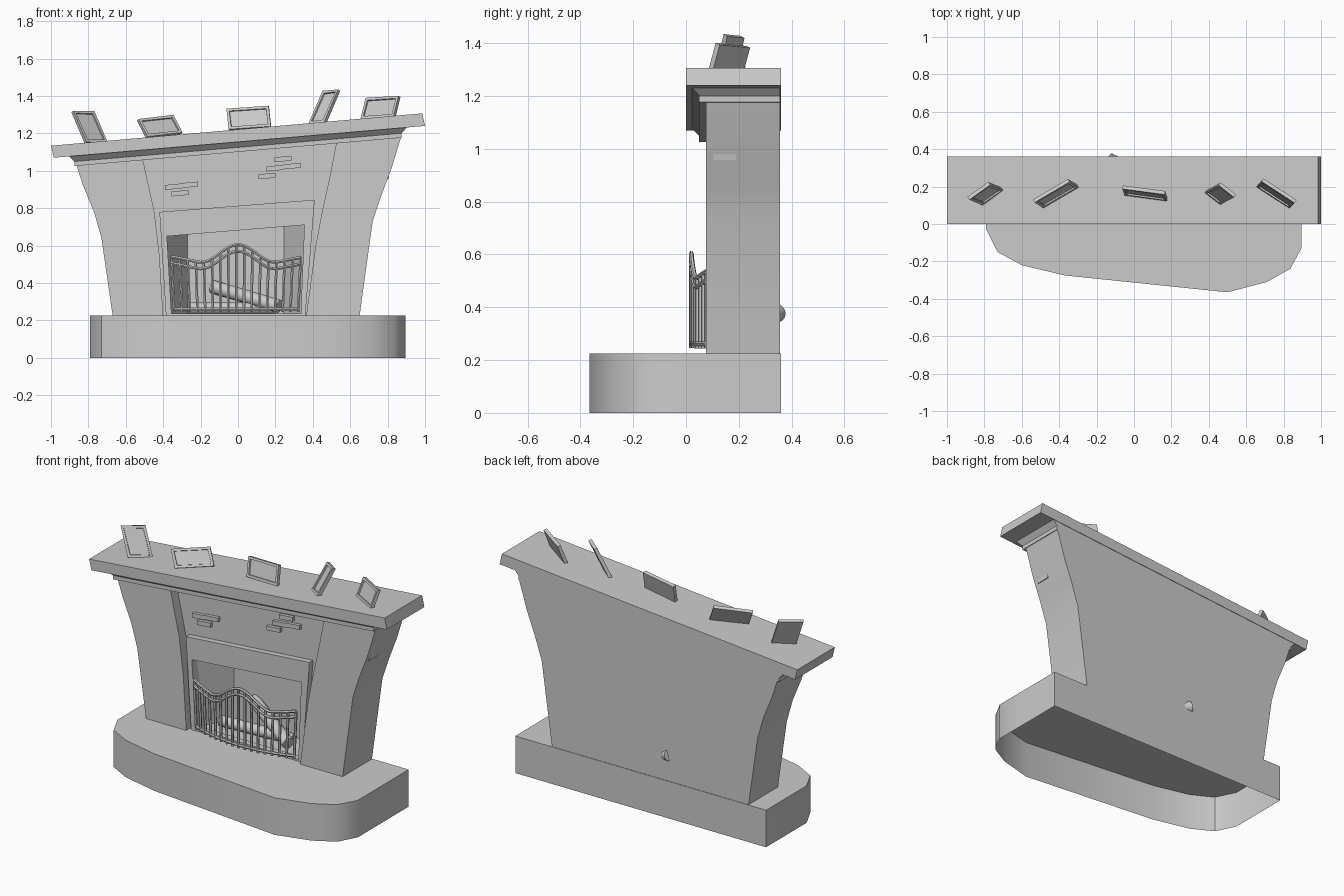
import bpy, bmesh, math
from mathutils import Vector

cube = bpy.data.objects.get("Cube")
if cube:
    bpy.data.objects.remove(cube, do_unlink=True)

# Single plain material
stone = bpy.data.materials.new("light_grey")
stone.use_nodes = True
grey = (0.6, 0.6, 0.6, 1)
stone.diffuse_color = grey
stone.node_tree.nodes["Principled BSDF"].inputs["Base Color"].default_value = grey

made = []


def finish(name, bm):
    bmesh.ops.recalc_face_normals(bm, faces=bm.faces)
    me = bpy.data.meshes.new(name)
    bm.to_mesh(me)
    bm.free()
    me.materials.append(stone)
    ob = bpy.data.objects.new(name, me)
    bpy.context.collection.objects.link(ob)
    made.append(ob)
    return ob


def loft(name, rings, open_first=False):
    """Solid through successive rings of points."""
    bm = bmesh.new()
    loops = [[bm.verts.new(p) for p in ring] for ring in rings]
    n = len(loops[0])
    for a, b in zip(loops, loops[1:]):
        for i in range(n):
            j = (i + 1) % n
            bm.faces.new((a[i], a[j], b[j], b[i]))
    first = bm.faces.new(loops[0])
    bm.faces.new(loops[-1])
    bmesh.ops.recalc_face_normals(bm, faces=bm.faces)
    if open_first:
        bmesh.ops.delete(bm, geom=[first], context='FACES_ONLY')
    return finish(name, bm)


def upright(name, pts, y0, y1):
    """Front outline (x, z) extruded along y."""
    return loft(name, [[(x, y, z) for x, z in pts] for y in (y0, y1)])


def flat(name, pts, z0, z1, open_bottom=False):
    """Plan outline (x, y) extruded along z."""
    return loft(name, [[(x, y, z) for x, y in pts] for z in (z0, z1)], open_bottom)


def tubes(name, paths, radius, sides=2):
    cu = bpy.data.curves.new(name, 'CURVE')
    cu.dimensions = '3D'
    cu.bevel_depth = radius
    cu.bevel_resolution = sides
    cu.use_fill_caps = True
    for path in paths:
        sp = cu.splines.new('POLY')
        sp.points.add(len(path) - 1)
        for p, co in zip(sp.points, path):
            p.co = (*co, 1)
    cu.materials.append(stone)
    ob = bpy.data.objects.new(name, cu)
    bpy.context.collection.objects.link(ob)
    bpy.ops.object.select_all(action='DESELECT')
    ob.select_set(True)
    bpy.context.view_layer.objects.active = ob
    bpy.ops.object.convert(target='MESH')
    made.append(bpy.context.view_layer.objects.active)


FLOOR, BACK, SLOPE = 0.225, 0.357, 0.0865


def under_shelf(x):
    return 1.155 + SLOPE * x


# Hearth plinth, hollow underneath
plinth = [(-.79, .36), (-.79, -.03), (-.73, -.15), (-.6, -.22), (-.37, -.275),
          (.5, -.365), (.71, -.31), (.835, -.24), (.895, -.13), (.885, 0), (.895, .02), (.895, .36)]
plinth = [p for p in plinth if p != (.885, 0)]
flat("hearth_plinth", plinth, 0, FLOOR, True)

# Curved outer and inner edges of the pilasters, from bottom to top
outer_l = [(-.67, FLOOR), (-.73, .64), (-.77, .78), (-.83, .925), (-.87, 1.05)]
inner_l = [(-.4, FLOOR), (-.42, .55), (-.447, .78), (-.48, .93), (-.515, 1.09)]
outer_r = [(.65, FLOOR), (.72, .73), (.765, .865), (.82, 1.01), (.875, 1.19)]
inner_r = [(.365, FLOOR), (.415, .6), (.447, .77), (.487, .95), (.53, 1.17)]
upright("right_pilaster", outer_l + inner_l[::-1], .075, .345)
upright("left_pilaster", outer_r + inner_r[::-1], .075, .345)
upright("back_wall", outer_l + outer_r[::-1], .345, BACK)

# Chimney breast with the fire opening, and its raised surround
opening = [(-.355, FLOOR), (-.38, .65), (.355, .71), (.335, FLOOR)]
upright("chimney_breast", inner_l + inner_r[::-1] + opening[::-1], .135, .345)
surround = [(-.385, FLOOR), (-.42, .78), (.41, .845), (.36, FLOOR)]
upright("fire_surround", surround + opening[::-1], .1, .14)
upright("surround_sill", [(-.36, FLOOR), (-.36, .236), (.34, .236), (.34, FLOOR)], .1, .14)

# Splayed firebox cheeks
flat("right_cheek", [(-.385, .136), (-.27, .345), (-.385, .345)], FLOOR, .68)
flat("left_cheek", [(.36, .136), (.245, .345), (.36, .345)], FLOOR, .73)

# Sloping mantel shelf and the moulding below it
upright("mantel_shelf", [(-1, 1.134), (-.985, 1.07), (1, 1.24), (.985, 1.307)], 0, .36)
rings = []
for half, y, drop in ((.905, .02, -.002), (.875, .05, .03), (.875, .05, .054)):
    rings.append([(x, yy, under_shelf(x) - drop)
                  for x, yy in ((-half, y), (half, y), (half, BACK), (-half, BACK))])
loft("mantel_moulding", rings)

# Exposed bricks
for i, (x, z) in enumerate([(-.345, .915), (-.26, .925), (-.31, .88), (.24, 1.063),
                            (.288, 1.025), (.197, 1.014), (.155, .972)]):
    quad = [(x + a * .045, z + a * .004 + b * .013) for a, b in ((-1, -1), (1, -1), (1, 1), (-1, 1))]
    upright(f"brick_{i + 1}", quad, .115, .14)
upright("side_brick", [(.78, .957), (.805, .957), (.81, .987), (.78, .987)], .105, .19)

# Leaning picture frames: bottom corner (x, z), width vector, height vector
frames = [((-.81, 1.155), (.112, .08, .0), (-.07, .03, .165)),
          ((-.484, 1.183), (.187, .11, .022), (-.048, .03, .094)),
          ((-.05, 1.222), (.225, -.03, .016), (-.012, .035, .11)),
          ((.377, 1.253), (.083, -.065, .007), (.075, .04, .175)),
          ((.655, 1.279), (.176, -.115, .011), (.027, .03, .111))]
for i, ((x, z), u, v) in enumerate(frames):
    u, v = Vector(u), Vector(v)
    n = u.cross(v).normalized() * .02
    o = Vector((x, .155 - (u.y + v.y) / 2, z))
    bm = bmesh.new()
    front = [bm.verts.new(p) for p in (o, o + u, o + u + v, o + v)]
    back = [bm.verts.new(p.co - n) for p in front]
    face = bm.faces.new(front)
    bm.faces.new(back[::-1])
    for a in range(4):
        b = (a + 1) % 4
        bm.faces.new((front[b], front[a], back[a], back[b]))
    bmesh.ops.recalc_face_normals(bm, faces=bm.faces)
    bmesh.ops.inset_individual(bm, faces=[face], thickness=.02)
    bmesh.ops.inset_individual(bm, faces=[face], thickness=.002, depth=-.008)
    finish(f"picture_frame_{i + 1}", bm)


# Bowed fire guard with a wavy top
def guard(x, drop=0):
    wave = .5 + .5 * math.cos(math.pi * x / .2) if abs(x) < .2 else 0
    z = .51 + .095 * wave + .2 * max(0, abs(x) - .2)
    return (x, .02 + .065 * (x / .35) ** 2, z - drop)


def foot(x, z):
    return (x * .96, guard(x)[1], z)


xs = [-.355 + .69 * i / 32 for i in range(33)]
tubes("guard_rails", [[guard(x) for x in xs], [guard(x, .035) for x in xs],
                      [foot(x, .262) for x in xs]], .009, 1)
tubes("guard_bars", [[foot(x, .245), guard(x)] for x in xs[::2]], .008, 1)

# Logs in the firebox
tubes("leaning_log", [[(-.135, .345, .38), (.22, .17, .275)]], .036, 4)
tubes("lying_log", [[(-.27, .22, .265), (.2, .25, .265)]], .032, 4)

# Smooth the gentle curves, keep corners sharp
bpy.ops.object.select_all(action='DESELECT')
for ob in made:
    ob.select_set(True)
bpy.context.view_layer.objects.active = made[0]
bpy.ops.object.shade_smooth_by_angle(angle=math.radians(35))
